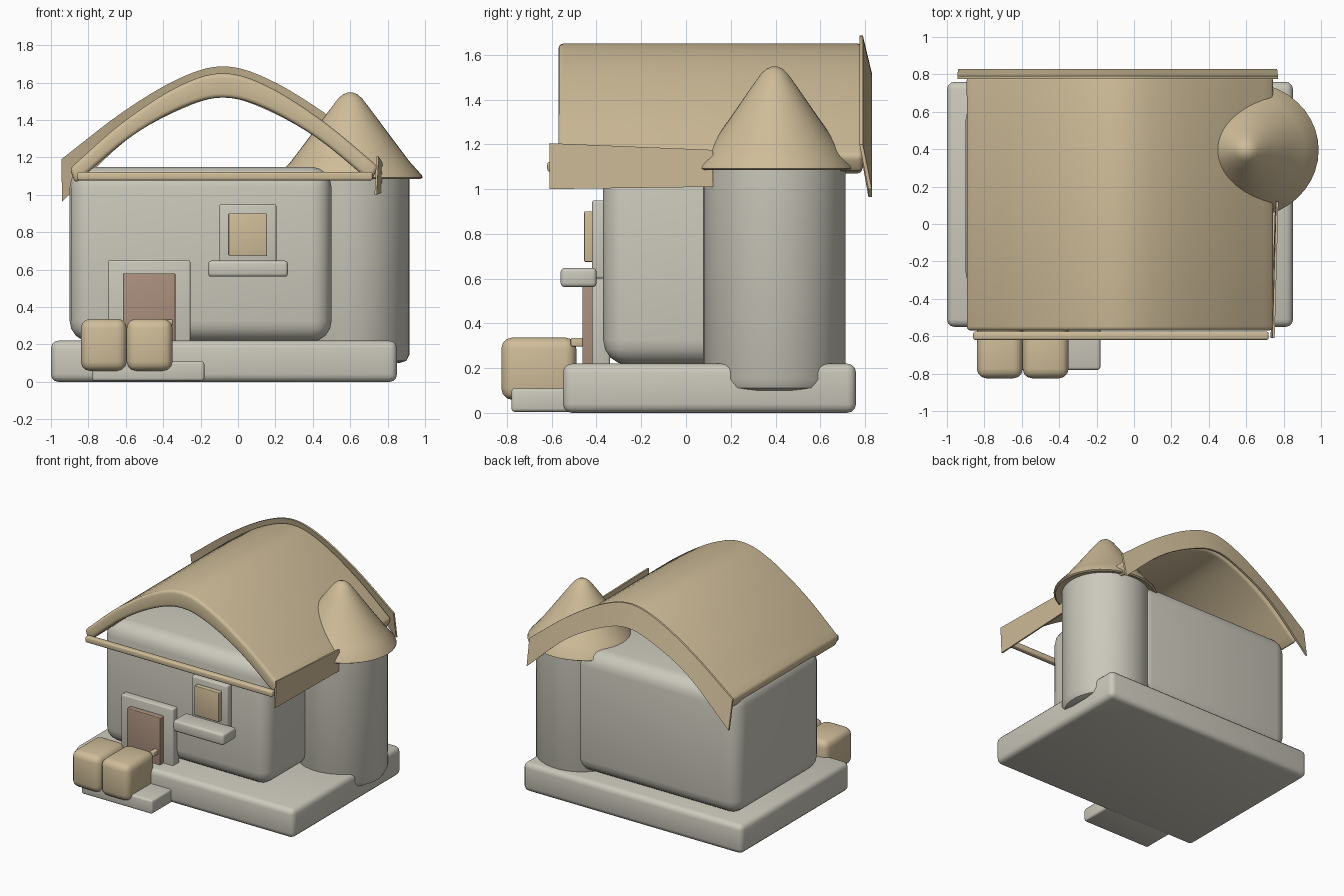
import bpy, bmesh, math
from mathutils import Vector

cube = bpy.data.objects.get("Cube")
if cube:
    bpy.data.objects.remove(cube)


def material(name, rgb):
    m = bpy.data.materials.new(name)
    m.use_nodes = True
    m.diffuse_color = (*rgb, 1)
    bsdf = m.node_tree.nodes["Principled BSDF"]
    bsdf.inputs["Base Color"].default_value = (*rgb, 1)
    bsdf.inputs["Roughness"].default_value = 0.8
    return m


STONE = material("pale_stone", (0.60, 0.58, 0.50))
STRAW = material("straw_tan", (0.63, 0.51, 0.32))
WOOD = material("door_brown", (0.40, 0.275, 0.205))


def finish(name, bm, mat, bevel=0.0, segments=3, angle=35):
    bmesh.ops.recalc_face_normals(bm, faces=bm.faces)
    mesh = bpy.data.meshes.new(name)
    bm.to_mesh(mesh)
    bm.free()
    mesh.materials.append(mat)
    ob = bpy.data.objects.new(name, mesh)
    bpy.context.collection.objects.link(ob)
    bpy.ops.object.select_all(action="DESELECT")
    ob.select_set(True)
    bpy.context.view_layer.objects.active = ob
    if bevel:
        mod = ob.modifiers.new("Bevel", "BEVEL")
        mod.width = bevel
        mod.segments = segments
        mod.limit_method = "ANGLE"
        mod.angle_limit = math.radians(40)
        bpy.ops.object.modifier_apply(modifier="Bevel")
    bpy.ops.object.shade_smooth_by_angle(angle=math.radians(angle))
    return ob


def box(name, x, y, z, mat, bevel=0.01, segments=3):
    """Rounded box from its extents along each axis."""
    bm = bmesh.new()
    bmesh.ops.create_cube(bm, size=1)
    for v in bm.verts:
        for i, (lo, hi) in enumerate((x, y, z)):
            v.co[i] = lo if v.co[i] < 0 else hi
    return finish(name, bm, mat, bevel, segments)


def lathe(name, profile, centre, mat, x_scale=1.0, steps=40):
    """Turned solid from (radius, height) points."""
    bm = bmesh.new()
    rings = []
    for r, z in profile:
        rings.append([bm.verts.new((centre[0] + x_scale * r * math.cos(a),
                                    centre[1] + r * math.sin(a), z))
                      for a in (2 * math.pi * k / steps for k in range(steps))])
    for a, b in zip(rings, rings[1:]):
        for k in range(steps):
            j = (k + 1) % steps
            bm.faces.new((a[k], a[j], b[j], b[k]))
    bm.faces.new(rings[0])
    bm.faces.new(rings[-1])
    return finish(name, bm, mat)


def smooth_curve(points, per=5):
    """Catmull-Rom samples through a few points."""
    p = [Vector(q) for q in points]
    p = [2 * p[0] - p[1]] + p + [2 * p[-1] - p[-2]]
    out = []
    for i in range(1, len(p) - 2):
        for k in range(per):
            t = k / per
            a, b, c, d = p[i - 1:i + 3]
            out.append(0.5 * (2 * b + (c - a) * t + (2 * a - 5 * b + 4 * c - d) * t * t
                              + (3 * b - a - 3 * c + d) * t ** 3))
    return out + [p[-2]]


def arch(name, corners, mat, bevel=0.0):
    """Sweep a four-cornered section; each corner is (y, arch curve in xz)."""
    bm = bmesh.new()
    lines = [[bm.verts.new((q.x, y, q.y)) for q in curve] for y, curve in corners]
    n = len(lines[0])
    for c in range(4):
        a, b = lines[c], lines[(c + 1) % 4]
        for k in range(n - 1):
            bm.faces.new((a[k], a[k + 1], b[k + 1], b[k]))
    for end in (0, -1):
        bm.faces.new([line[end] for line in lines])
    return finish(name, bm, mat, bevel)


# Foundation and doorstep
box("foundation", (-1, 0.85), (-0.55, 0.76), (0, 0.22), STONE, 0.04)
box("doorstep", (-0.78, -0.18), (-0.78, -0.5), (0.005, 0.11), STONE, 0.015)

# Main house body with generous rounded edges
box("house_body", (-0.9, 0.5), (-0.37, 0.67), (0.215, 1.15), STONE, 0.11, 4)

# Round tower and its conical cap
TOWER = (0.6, 0.395)
lathe("tower", [(0.26, 0.10), (0.30, 0.112), (0.318, 0.15), (0.318, 1.12)], TOWER, STONE)
lathe("tower_roof", [(0.30, 1.10), (0.35, 1.085), (0.362, 1.092), (0.358, 1.105),
                     (0.295, 1.18), (0.20, 1.315), (0.11, 1.445), (0.06, 1.515),
                     (0.035, 1.538), (0.012, 1.547)], TOWER, STRAW, 1.07)

# Arched roof shell
outer = smooth_curve([(-0.90, 1.14), (-0.62, 1.385), (-0.32, 1.58), (-0.08, 1.65),
                      (0.16, 1.58), (0.46, 1.39), (0.75, 1.15)])
inner = smooth_curve([(-0.87, 1.06), (-0.58, 1.305), (-0.30, 1.465), (-0.08, 1.52),
                      (0.14, 1.465), (0.42, 1.305), (0.71, 1.07)])
arch("roof", [(-0.57, outer), (-0.57, inner), (0.79, inner), (0.79, outer)], STRAW, 0.022)

# Slanted trim along the back of the roof
high = smooth_curve([(-0.945, 1.19), (-0.62, 1.44), (-0.32, 1.62), (-0.08, 1.687),
                     (0.16, 1.62), (0.46, 1.44), (0.77, 1.20)])
low = smooth_curve([(-0.94, 0.965), (-0.60, 1.29), (-0.30, 1.46), (-0.08, 1.52),
                    (0.14, 1.46), (0.44, 1.29), (0.765, 1.0)])
arch("back_roof_trim", [(0.775, high), (0.815, low), (0.83, low), (0.79, high)], STRAW)

# Eave board beside the tower, leaning slightly outwards
bm = bmesh.new()
loops = []
for off in (0, 0.012):
    loops.append([bm.verts.new((x + off, y, z)) for x, y, z in
                  ((0.73, -0.61, 1.0), (0.755, 0.12, 1.01),
                   (0.76, 0.12, 1.175), (0.74, -0.61, 1.205))])
for k in range(4):
    j = (k + 1) % 4
    bm.faces.new((loops[0][k], loops[0][j], loops[1][j], loops[1][k]))
for loop in loops:
    bm.faces.new(loop)
finish("eave_board", bm, STRAW)

# Crossbeam under the front gable
box("front_beam", (-0.86, 0.72), (-0.62, -0.575), (1.077, 1.122), STRAW, 0.012)

# Door
box("door_frame", (-0.695, -0.255), (-0.42, -0.34), (0.2, 0.65), STONE, 0.01)
box("door", (-0.615, -0.335), (-0.462, -0.4), (0.2, 0.58), WOOD, 0.005)
box("door_handle", (-0.385, -0.35), (-0.515, -0.45), (0.297, 0.335), STRAW, 0.006)

# Window
box("window_frame", (-0.1, 0.205), (-0.42, -0.34), (0.6, 0.95), STONE, 0.012)
box("window_pane", (-0.05, 0.155), (-0.455, -0.4), (0.675, 0.9), STRAW, 0.005)
box("window_sill", (-0.16, 0.267), (-0.56, -0.4), (0.562, 0.648), STONE, 0.018)

# Pair of straw bales by the door
for side, x in (("left", -0.35), ("right", -0.595)):
    box(side + "_bale", (x - 0.245, x), (-0.825, -0.49), (0.058, 0.337), STRAW, 0.05)
